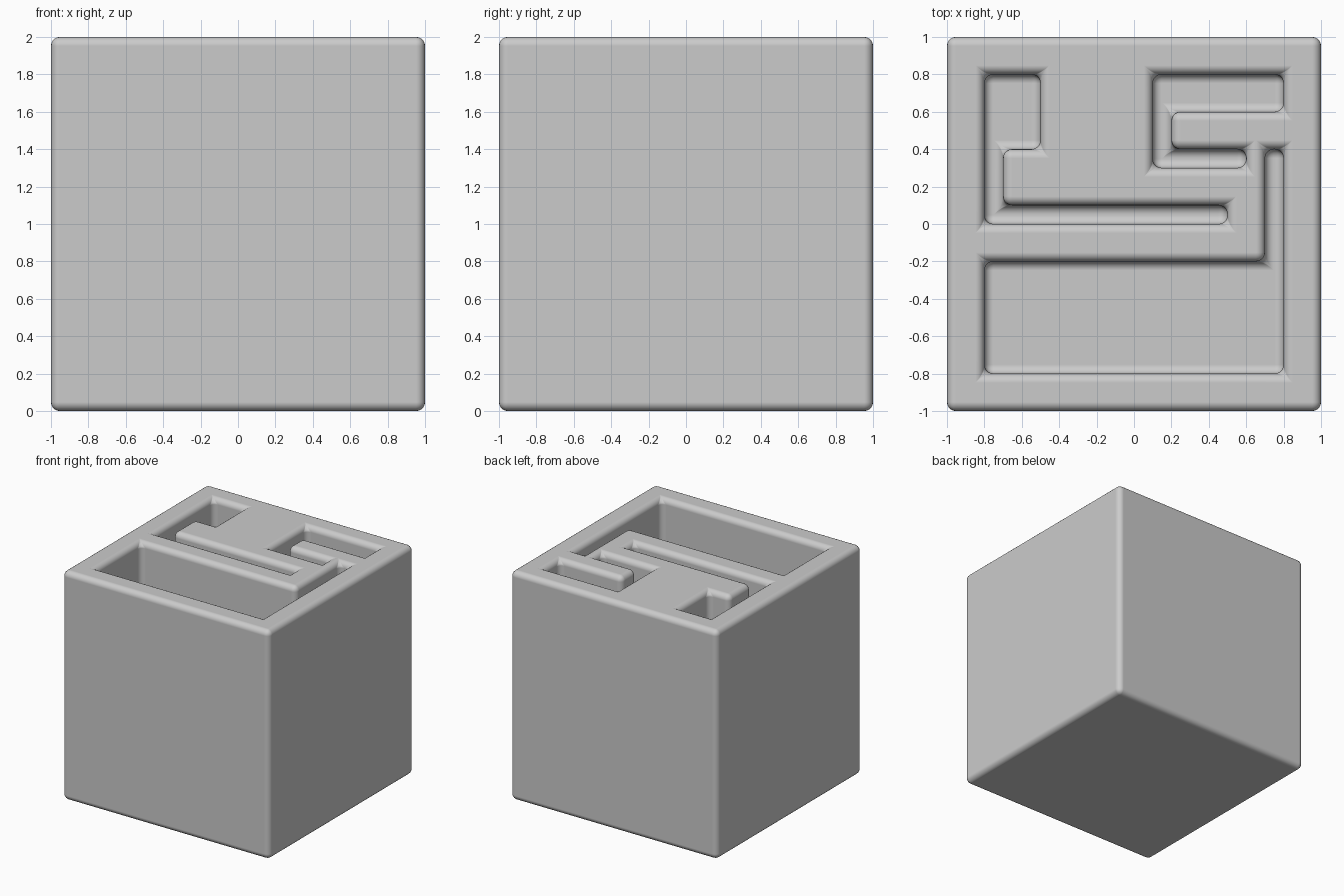
import bpy, bmesh

if "Cube" in bpy.data.objects:
    bpy.data.objects.remove(bpy.data.objects["Cube"])

N, STEP, TOP = 20, 0.1, 2.0
DEPTH = 0.5

# Recess areas on a 20 x 20 grid: (x0, x1, y0, y1) in tenths of a unit
RECESSES = [
    # upper left hook
    (-8, -7, 0, 8), (-8, -5, 4, 8), (-8, 5, 0, 1),
    # upper right bracket
    (1, 8, 6, 8), (1, 2, 3, 8), (1, 6, 3, 4),
    # large tray with a narrow channel
    (-8, 8, -8, -2), (7, 8, -8, 4),
]


def height(i, j):
    """Surface height of a cell; 0 outside the block."""
    if not (-10 <= i < 10 and -10 <= j < 10):
        return 0.0
    sunk = any(a <= i < b and c <= j < d for a, b, c, d in RECESSES)
    return TOP - DEPTH if sunk else TOP


bm = bmesh.new()
verts = {}


def vert(i, j, z):
    key = (i, j, round(z, 4))
    if key not in verts:
        verts[key] = bm.verts.new((i * STEP, j * STEP, z))
    return verts[key]


def quad(*pts):
    bm.faces.new([vert(*p) for p in pts])


# Top, recess floors and underside
for i in range(-10, 10):
    for j in range(-10, 10):
        for z in (height(i, j), 0.0):
            quad((i, j, z), (i + 1, j, z), (i + 1, j + 1, z), (i, j + 1, z))

# Walls wherever neighbouring cells differ in height
for i in range(-10, 11):
    for j in range(-10, 11):
        h = height(i, j)
        for g, p in ((height(i - 1, j), (i, j + 1)), (height(i, j - 1), (i + 1, j))):
            if h != g:
                quad((i, j, h), (*p, h), (*p, g), (i, j, g))

bmesh.ops.recalc_face_normals(bm, faces=bm.faces)
for f in bm.faces:
    f.smooth = True
mesh = bpy.data.meshes.new("recessed_block")
bm.to_mesh(mesh)
bm.free()
block = bpy.data.objects.new("recessed_block", mesh)
bpy.context.collection.objects.link(block)

# Soft rounding of every sharp edge
bevel = block.modifiers.new("rounded_edges", 'BEVEL')
bevel.width = 0.048
bevel.segments = 5
bevel.limit_method = 'ANGLE'
bevel.harden_normals = True
